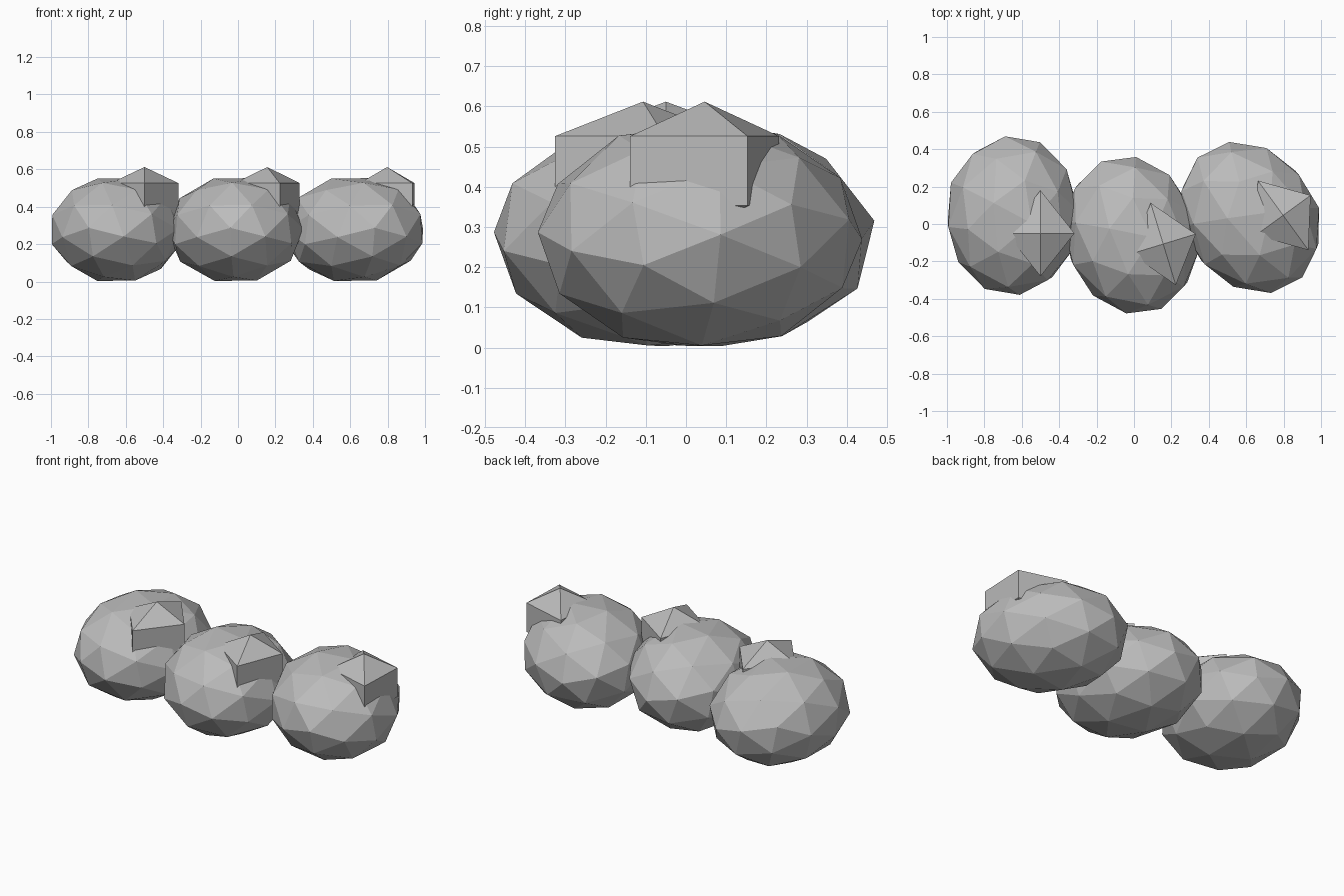
import bpy
from math import radians
from mathutils import Matrix, Vector, Euler

cube = bpy.data.objects.get("Cube")
if cube:
    bpy.data.objects.remove(cube, do_unlink=True)

# One plain grey for everything
grey = bpy.data.materials.new("stone_grey")
grey.use_nodes = True
colour = (0.5, 0.5, 0.5, 1)
grey.diffuse_color = colour
grey.node_tree.nodes["Principled BSDF"].inputs["Base Color"].default_value = colour

# Facet direction of the toe balls: edge-up icosphere, slightly tilted
facets = (Euler([radians(a) for a in (7.8, 15.7, 8.4)]).to_matrix().to_4x4()
          @ Matrix.Rotation(radians(90), 4, 'Z')
          @ Matrix.Rotation(radians(-31.72), 4, 'Y'))
toe_shape = Matrix.Diagonal((0.36, 0.43, 0.288, 1)) @ facets
claw_shape = Matrix.Diagonal((0.21, 0.265, 0.172, 1))
claw_offset = Vector((0.15, -0.095, 0.162))


def finish(name, shape, place):
    obj = bpy.context.object
    obj.name = name
    obj.data.transform(shape)
    obj.matrix_world = place
    obj.data.materials.append(grey)


def toe(side, x, y, turn):
    place = Matrix.Translation((x, y, 0.278)) @ Matrix.Rotation(radians(turn), 4, 'Z')
    # Faceted toe ball
    bpy.ops.mesh.primitive_ico_sphere_add(subdivisions=2, radius=1)
    finish(side + "_toe", toe_shape, place)
    # Eight-sided diamond claw sunk into the ball
    bpy.ops.mesh.primitive_uv_sphere_add(segments=4, ring_count=2, radius=1)
    finish(side + "_claw", claw_shape, place @ Matrix.Translation(claw_offset))


toe("right", -0.65, 0.045, 0)
toe("middle", -0.015, -0.06, 17)
toe("left", 0.62, 0.035, 36)
